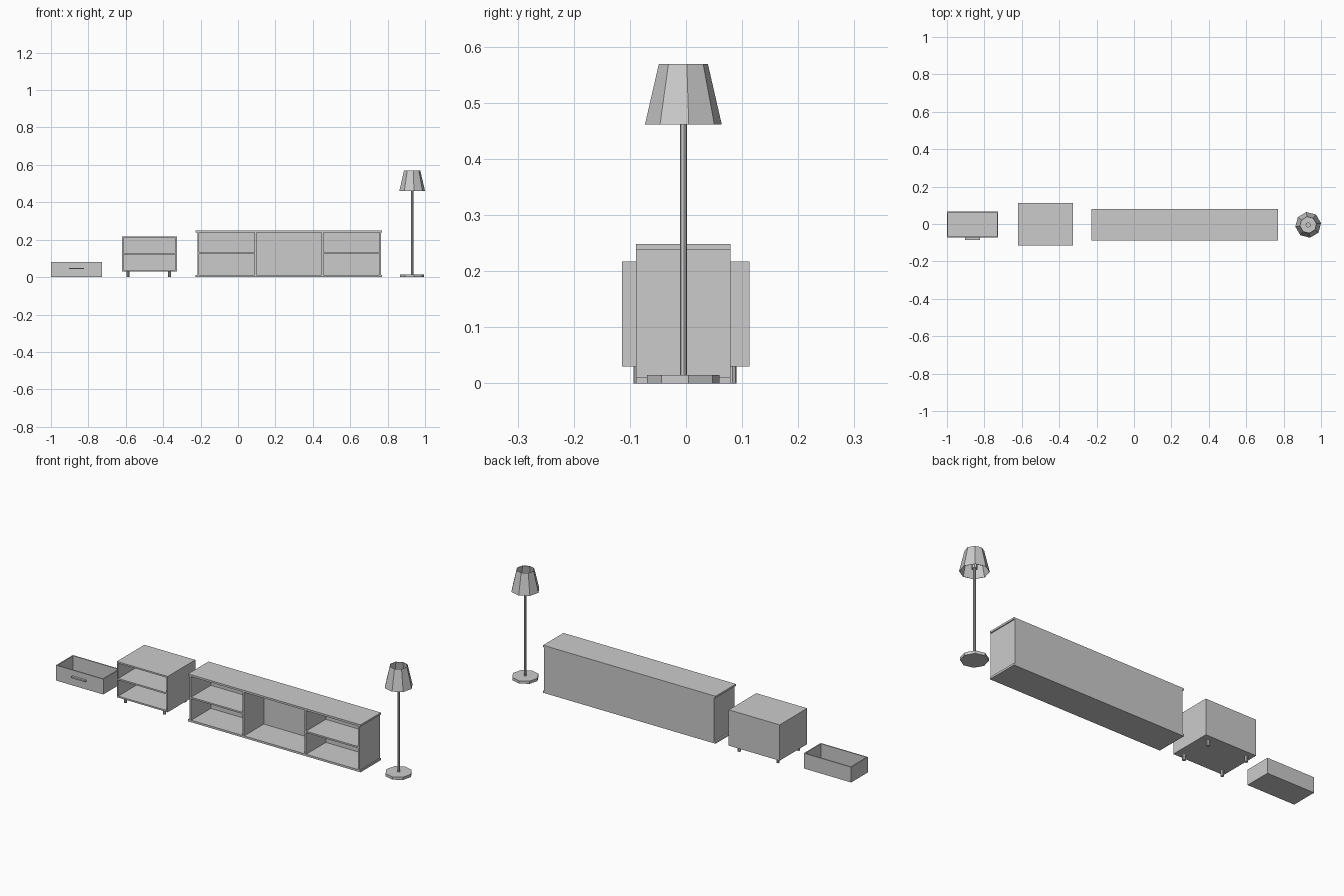
import bpy
import bmesh
from math import cos, sin, pi, radians

if "Cube" in bpy.data.objects:
    bpy.data.objects.remove(bpy.data.objects["Cube"])


def make_object(name, bm):
    bmesh.ops.recalc_face_normals(bm, faces=bm.faces)
    mesh = bpy.data.meshes.new(name)
    bm.to_mesh(mesh)
    bm.free()
    obj = bpy.data.objects.new(name, mesh)
    bpy.context.collection.objects.link(obj)
    return obj


def box(name, x, y, z):
    """Box from (min, max) pairs."""
    bm = bmesh.new()
    bmesh.ops.create_cube(bm, size=1)
    for v in bm.verts:
        v.co = [a + (b - a) * (c + 0.5) for (a, b), c in zip((x, y, z), v.co)]
    return make_object(name, bm)


def turned(name, cx, cy, profile, closed=False, sides=8, turn=8):
    """Faceted shape from (radius, z) rings; closed joins last ring to first."""
    bm = bmesh.new()
    rings = []
    for r, z in profile:
        angles = [radians(turn) + 2 * pi * i / sides for i in range(sides)]
        rings.append([bm.verts.new((cx + r * cos(a), cy + r * sin(a), z)) for a in angles])
    pairs = list(zip(rings, rings[1:]))
    if closed:
        pairs.append((rings[-1], rings[0]))
    else:
        bm.faces.new(rings[0])
        bm.faces.new(rings[-1])
    for lo, hi in pairs:
        for i in range(sides):
            j = (i + 1) % sides
            bm.faces.new((lo[i], lo[j], hi[j], hi[i]))
    return make_object(name, bm)


# Drawer: open tray with a bar handle
X0, X1, Y0, Y1, T = -1.0, -0.727, -0.073, 0.066, 0.006
box("drawer_floor", (X0 + T, X1 - T), (Y0 + T, Y1 - T), (0, T))
box("drawer_front", (X0, X1), (Y0, Y0 + T), (0, 0.08))
box("drawer_back", (X0, X1), (Y1 - T, Y1), (0, 0.08))
box("drawer_left_side", (X0, X0 + T), (Y0 + T, Y1 - T), (0, 0.08))
box("drawer_right_side", (X1 - T, X1), (Y0 + T, Y1 - T), (0, 0.08))
box("drawer_handle", (-0.904, -0.823), (-0.085, Y0), (0.043, 0.05))

# Nightstand: open-fronted case with one shelf
X0, X1, Y0, Y1, T = -0.62, -0.326, -0.114, 0.113, 0.008
Z0, Z1 = 0.03, 0.217
box("nightstand_top", (X0, X1), (Y0, Y1), (Z1 - T, Z1))
box("nightstand_bottom", (X0, X1), (Y0, Y1), (Z0, Z0 + T))
box("nightstand_left_side", (X0, X0 + T), (Y0, Y1), (Z0 + T, Z1 - T))
box("nightstand_right_side", (X1 - T, X1), (Y0, Y1), (Z0 + T, Z1 - T))
box("nightstand_back", (X0 + T, X1 - T), (Y1 - T, Y1), (Z0 + T, Z1 - T))
box("nightstand_shelf", (X0 + T, X1 - T), (Y0, Y1 - T), (0.122, 0.13))

# Nightstand legs
for x, side in ((-0.589, "left"), (-0.365, "right")):
    for y, end in ((-0.086, "front"), (0.082, "back")):
        turned(f"nightstand_{end}_{side}_leg", x, y, [(0.008, 0), (0.008, Z0)])

# Long cabinet: overhanging top and base, two dividers, shelves in outer bays
Y0, Y1, T = -0.089, 0.079, 0.009
Z0, Z1 = 0.0105, 0.238
box("cabinet_base", (-0.226, 0.77), (Y0, Y1), (0, Z0))
box("cabinet_top", (-0.226, 0.77), (Y0, Y1), (Z1, 0.248))
for name, x in (("left_side", -0.217), ("left_divider", 0.089),
                ("right_divider", 0.447), ("right_side", 0.756)):
    box("cabinet_" + name, (x, x + T), (Y0, Y1), (Z0, Z1))
box("cabinet_back", (-0.217, 0.765), (Y1 - 0.006, Y1), (Z0, Z1))
for name, x in (("left", (-0.208, 0.089)), ("right", (0.456, 0.756))):
    box(f"cabinet_{name}_shelf", x, (Y0, Y1 - 0.006), (0.123, 0.131))

# Floor lamp: eight-sided base, pole and open shade
CX, CY = 0.9312, -0.0047
turned("lamp_base", CX, CY, [(0.065, 0), (0.065, 0.0145)])
turned("lamp_pole", CX, CY, [(0.0063, 0.0145), (0.0063, 0.48)])
turned("lamp_socket", CX, CY, [(0.014, 0.475), (0.014, 0.495)])
turned("lamp_shade", CX, CY, [(0.0692, 0.461), (0.0442, 0.569),
                              (0.0425, 0.569), (0.0675, 0.461)], closed=True)
